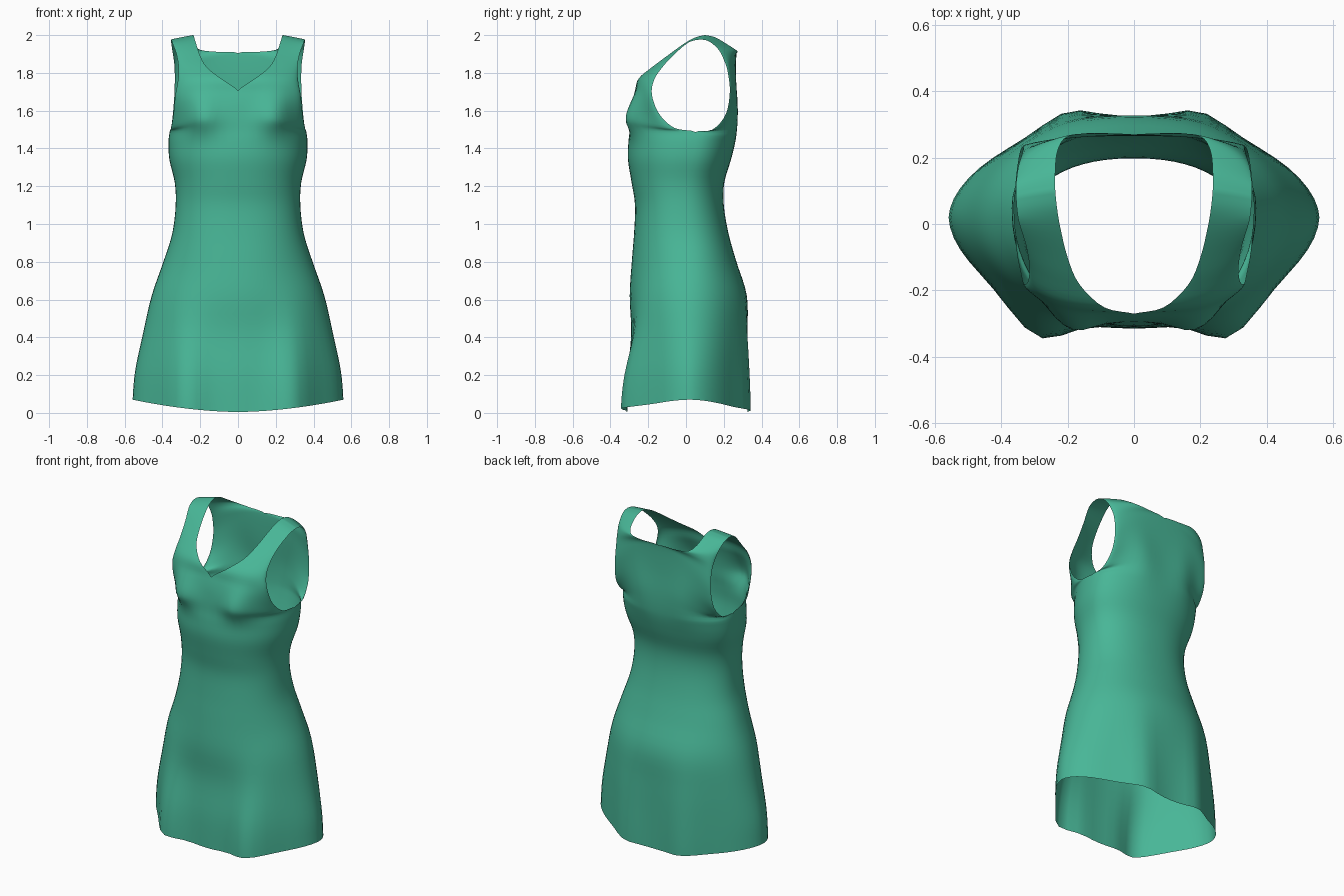
import bpy, bmesh, math
from mathutils import Vector

cube = bpy.data.objects.get("Cube")
if cube:
    bpy.data.objects.remove(cube, do_unlink=True)

COLUMNS = 14      # faces from the centre line to the side seam
STEPS = 4         # subdivisions between two key rows

# Skirt and torso: centre z, side z, half width, side y, front y, back y, roundness
BODY = [
    (.005, .07, .558, .02, -.315, .325, 1.12),
    (.2, .22, .545, .02, -.31, .325, 1.1),
    (.42, .42, .503, .02, -.29, .325, 1.03),
    (.62, .62, .457, .02, -.298, .322, 1),
    (.8, .8, .395, .02, -.287, .267, .95),
    (.95, .95, .348, 0, -.275, .225, .9),
    (1.1, 1.1, .33, -.01, -.27, .2, .9),
    (1.22, 1.22, .335, 0, -.288, .203, .9),
    (1.34, 1.34, .363, .03, -.307, .238, .9),
    (1.43, 1.43, .368, .05, -.305, .26, .9),
]

# Yoke rows: neck edge x y z, armhole edge x y z, roundness
SHOULDER = (.237, .1, 2, .355, .08, 1.977, 1.8)
FRONT_YOKE = [
    (0, -.297, 1.5, .362, .05, 1.487, .9),
    (0, -.293, 1.57, .355, -.06, 1.508, 1.02),
    (0, -.285, 1.64, .342, -.14, 1.58, 1.15),
    (0, -.27, 1.705, .332, -.18, 1.68, 1.15),
    (.09, -.25, 1.77, .318, -.17, 1.76, 1.2),
    (.165, -.18, 1.83, .315, -.125, 1.83, 1.5),
    (.2, -.1, 1.89, .325, -.065, 1.895, 1.8),
    (.222, -.01, 1.955, .345, 0, 1.952, 1.8),
    (.232, .05, 1.988, .352, .04, 1.971, 1.8),
    SHOULDER,
]
BACK_YOKE = [
    (0, .268, 1.5, .362, .05, 1.487, .9),
    (0, .27, 1.6, .355, .14, 1.5, 1.1),
    (0, .265, 1.73, .345, .21, 1.58, 1.15),
    (0, .265, 1.85, .336, .232, 1.7, 1.1),
    (0, .268, 1.905, .335, .22, 1.81, 1.1),
    (.12, .273, 1.912, .34, .2, 1.87, 1.2),
    (.2, .263, 1.922, .347, .178, 1.915, 1.5),
    (.23, .22, 1.95, .352, .148, 1.948, 1.8),
    (.237, .155, 1.988, .355, .115, 1.97, 1.8),
    SHOULDER,
]


def spline(rows):
    """Smooth curve through the key rows."""
    out = []
    for i in range(len(rows) - 1):
        a, b, c, d = (rows[min(max(i + k, 0), len(rows) - 1)] for k in (-1, 0, 1, 2))
        for s in range(STEPS):
            t = s / STEPS
            out.append([q + t / 2 * (r - p + t * (2*p - 5*q + 4*r - w + t * (3*(q - r) + w - p)))
                        for p, q, r, w in zip(a, b, c, d)])
    out.append(list(rows[-1]))
    return out


def bell(value, centre, width):
    return math.exp(-((value - centre) / width) ** 2)


def fade(z, top):
    t = min(max(1 - z / top, 0), 1)
    return t * t * (3 - 2 * t)


def front_relief(x, z):
    """Bust and front skirt folds, pushed towards -y."""
    bust = .062 * bell(x, .195, .09) * bell(z, 1.56, .085 if z < 1.56 else .12)
    return -bust - .088 * bell(x, .29, .11) * fade(z, .75)


def back_relief(x, z):
    """Shoulder blades and back skirt folds, pushed towards +y."""
    return .018 * bell(x, .16, .09) * bell(z, 1.6, .15) + .042 * bell(x, .2, .1) * fade(z, .8)


def panel(bm, yoke, column, relief, seam=None):
    """Half panel from hem to shoulder; returns its side edge."""
    keys = [(0, r[column], r[0], r[2], r[3], r[1], r[6]) for r in BODY] + yoke
    grid, side = [], []
    for i, (nx, ny, nz, ax, ay, az, p) in enumerate(spline(keys)):
        if seam and i <= len(BODY) * STEPS:
            ax, ay, az = seam[i]
        side.append((ax, ay, az))
        nx = max(nx, 0)
        row = []
        for c in range(COLUMNS + 1):
            a = math.pi / 2 * c / COLUMNS
            s, k = math.sin(a), max(math.cos(a), 0)
            if c == COLUMNS:
                k = 0
            x = nx + (ax - nx) * s ** p
            z = nz + (az - nz) * s * s
            y = ay + (ny - ay) * k ** p + relief(x, z) * min(1, 1.5 * k)
            row.append(bm.verts.new(Vector((x, y, z))))
        grid.append(row)
    for low, high in zip(grid, grid[1:]):
        for c in range(COLUMNS):
            bm.faces.new((low[c], low[c + 1], high[c + 1], high[c]))
    return side


# One half of the dress, welded along the side seam and the shoulder
bm = bmesh.new()
seam = panel(bm, FRONT_YOKE, 4, front_relief)
panel(bm, BACK_YOKE, 5, back_relief, seam)
bmesh.ops.remove_doubles(bm, verts=bm.verts, dist=.0003)
bmesh.ops.recalc_face_normals(bm, faces=bm.faces)
widest = max(bm.faces, key=lambda f: f.calc_center_median().x)
if widest.normal.x < 0:
    bmesh.ops.reverse_faces(bm, faces=bm.faces)
mesh = bpy.data.meshes.new("dress")
bm.to_mesh(mesh)
bm.free()

dress = bpy.data.objects.new("dress", mesh)
bpy.context.collection.objects.link(dress)

# Green cloth
cloth = bpy.data.materials.new("sea green cloth")
cloth.use_nodes = True
green = (.065, .47, .31, 1)
cloth.diffuse_color = green
cloth.node_tree.nodes["Principled BSDF"].inputs["Base Color"].default_value = green
mesh.materials.append(cloth)

# Mirror to the other half and shade smooth
mirror = dress.modifiers.new("mirror", "MIRROR")
mirror.use_axis[0] = True
mirror.merge_threshold = .0005
for face in mesh.polygons:
    face.use_smooth = True
